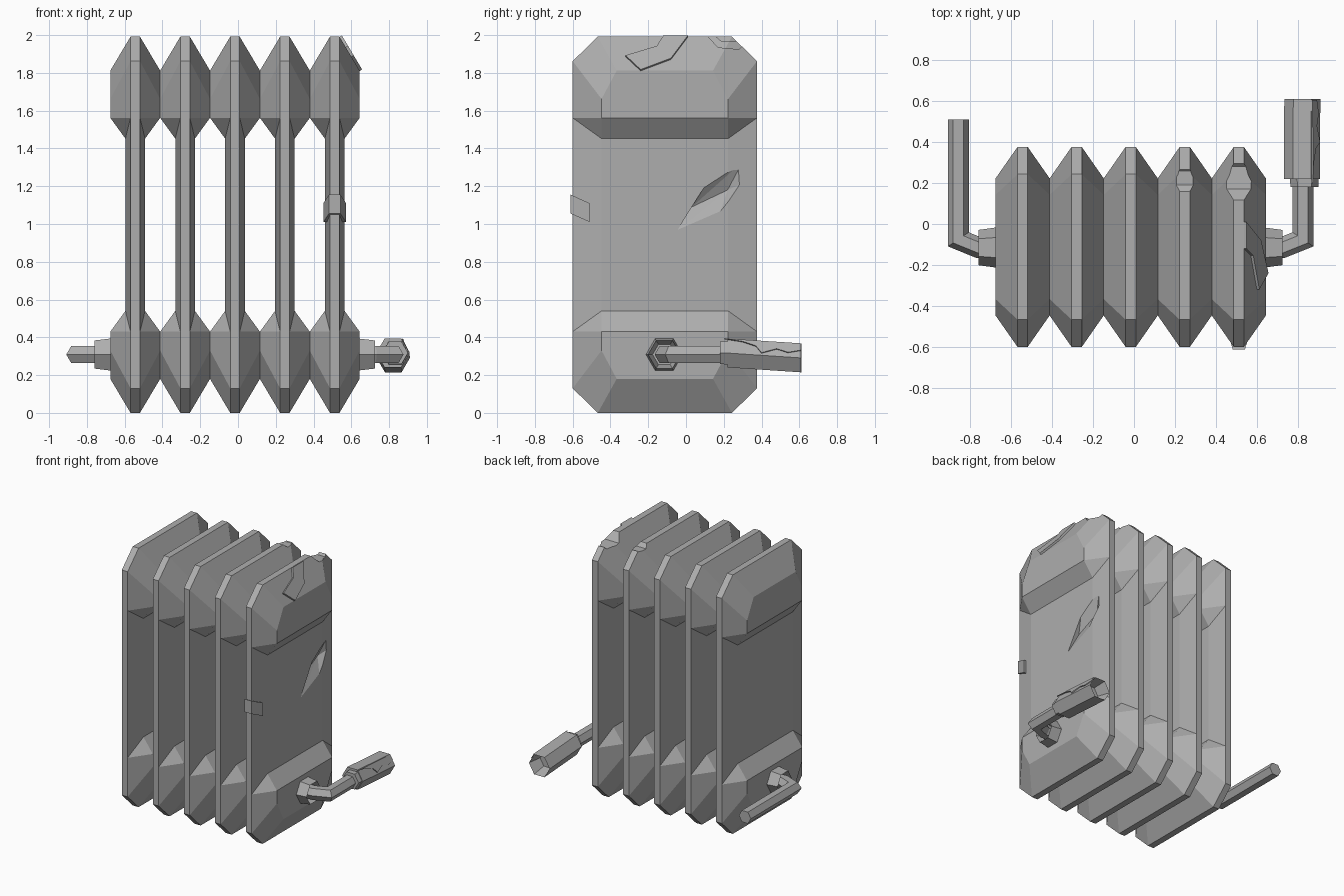
import bpy, bmesh, math
from mathutils import Vector

old = bpy.data.objects.get("Cube")
if old:
    bpy.data.objects.remove(old)

grey = bpy.data.materials.new("cast_iron_grey")
grey.use_nodes = True
colour = (0.42, 0.42, 0.42, 1)
grey.diffuse_color = colour
grey.node_tree.nodes["Principled BSDF"].inputs["Base Color"].default_value = colour


def finish(name, bm, loc=(0, 0, 0)):
    bmesh.ops.recalc_face_normals(bm, faces=bm.faces)
    me = bpy.data.meshes.new(name)
    bm.to_mesh(me)
    bm.free()
    me.materials.append(grey)
    ob = bpy.data.objects.new(name, me)
    ob.location = loc
    bpy.context.collection.objects.link(ob)
    return ob


def hull(name, points):
    bm = bmesh.new()
    for p in points:
        bm.verts.new(p)
    bmesh.ops.convex_hull(bm, input=bm.verts)
    return finish(name, bm)


def prism(name, points, offset):
    """Extrude a flat outline along an offset vector."""
    bm = bmesh.new()
    face = bm.faces.new([bm.verts.new(p) for p in points])
    ext = bmesh.ops.extrude_face_region(bm, geom=[face], use_keep_orig=True)
    moved = [g for g in ext["geom"] if isinstance(g, bmesh.types.BMVert)]
    bmesh.ops.translate(bm, verts=moved, vec=offset)
    return finish(name, bm)


def cut(target, cutter):
    cutter.hide_render = True
    cutter.hide_viewport = True
    cutter.display_type = 'WIRE'
    mod = target.modifiers.new("dent", 'BOOLEAN')
    mod.object = cutter
    mod.solver = 'EXACT'


# Radiator section: one eighth of a ribbed slab, mirrored on all axes
RIM, PANEL, BULGE = 0.025, 0.052, 0.132
MID_Y, MID_Z = -0.112, 0.996


def section(name, x):
    bm = bmesh.new()
    v = {}

    def add(key, px, y, z):
        v[key] = bm.verts.new((px, y, z - MID_Z))

    rim = [("r0", 0, 0), ("r1", -0.355, 0), ("r2", -0.488, 0.13),
           ("r3", -0.488, 0.43), ("r4", -0.488, MID_Z)]
    for key, y, z in rim:
        add(key, RIM, y, z)
        add(key + "c", 0, y, z)
    for key, y, z in [("b0", 0, 0.18), ("b1", -0.255, 0.18), ("b2", -0.335, 0.33),
                      ("b3", -0.335, 0.43), ("b4", 0, 0.43)]:
        add(key, BULGE, y, z)
    for key, y, z in [("p0", 0, 0.54), ("p1", -0.335, 0.54),
                      ("p2", -0.335, MID_Z), ("p3", 0, MID_Z)]:
        add(key, PANEL, y, z)
    for face in ["b0 b1 b2 b3 b4", "r0 r1 b1 b0", "r1 r2 b2 b1", "r2 r3 b3 b2",
                 "r3 p1 b3", "b4 b3 p1 p0", "p0 p1 p2 p3", "r3 r4 p2 p1"]:
        bm.faces.new([v[k] for k in face.split()])
    for i in range(4):
        bm.faces.new([v[k] for k in (f"r{i}", f"r{i}c", f"r{i+1}c", f"r{i+1}")])
    ob = finish(name, bm, (x, MID_Y, MID_Z))
    mirror = ob.modifiers.new("mirror", 'MIRROR')
    mirror.use_axis = (True, True, True)
    return ob


PITCH, FIRST = 0.264, -0.544
sections = [section(f"radiator_section_{i + 1}", FIRST + i * PITCH) for i in range(5)]
end_x = FIRST + 4 * PITCH

# Dent in the outer face of the end section
outer = [(-0.05, 0.96), (0.1, 1.2), (0.3, 1.33), (0.31, 1.22), (0.18, 1.06)]
dent = [(end_x + PANEL + 0.003, y, z) for y, z in outer]
dent += [(end_x + 0.1, y, z) for y, z in outer]
dent += [(end_x + 0.015, 0.03, 1.09), (end_x + 0.01, 0.22, 1.18)]
cut(sections[4], hull("side_dent_cutter", dent))

# Knocks in the top edges of the last two sections
knock = [(0.1, 2.01), (0.17, 1.935), (0.28, 1.925), (0.36, 2.01)]
cut(sections[4], prism("corner_dent_cutter",
                       [(end_x - 0.2, y, z) for y, z in knock], (0.4, 0, 0)))
nick = [(0.15, 2.0), (0.19, 1.965), (0.26, 1.965), (0.3, 2.0)]
cut(sections[3], prism("edge_nick_cutter",
                       [(end_x - PITCH - 0.2, y, z) for y, z in nick], (0.4, 0, 0)))

# Peeling flake on the sloping shoulder
flake = [(-0.32, 1.885), (-0.155, 1.935), (-0.12, 1.99), (0.01, 1.99),
         (-0.08, 1.87), (-0.24, 1.81)]
slope = (BULGE - RIM) / 0.18
prism("shoulder_flake", [(end_x + RIM + (1.99 - z) * slope, y, z) for y, z in flake],
      (0.013, 0, 0.008))

# Small clip on the front rim
clip = [(-0.03, -0.612), (0.03, -0.612), (0.06, -0.51), (-0.06, -0.51)]
prism("front_clip", [(end_x + x, y, 1.055 - (y + 0.61) * 0.45) for x, y in clip],
      (0, 0, 0.1))


def tube(name, path, radii, hollow=0.0):
    """Hexagonal tube along a path; the far end can be bored out."""
    pts = [Vector(p) for p in path]
    bm = bmesh.new()
    rings = []
    for i, p in enumerate(pts):
        d_in = (p - pts[max(i - 1, 0)]).normalized()
        d_out = (pts[min(i + 1, len(pts) - 1)] - p).normalized()
        tangent = (d_in + d_out).normalized()
        side = tangent.cross(Vector((0, 0, 1))).normalized()
        ref = d_out if d_out.length else d_in
        side /= max(abs(tangent.dot(ref)), 0.5)
        ring = []
        for k in range(6):
            a = k * math.pi / 3
            offset = side * math.cos(a) + Vector((0, 0, math.sin(a)))
            ring.append(bm.verts.new(p + offset * radii[i]))
        rings.append(ring)
    for a, b in zip(rings, rings[1:]):
        for k in range(6):
            bm.faces.new((a[k], a[(k + 1) % 6], b[(k + 1) % 6], b[k]))
    bm.faces.new(rings[0])
    end = bm.faces.new(rings[-1])
    bm.normal_update()
    if hollow:
        bmesh.ops.inset_individual(bm, faces=[end], thickness=radii[-1] * 0.28)
        bmesh.ops.translate(bm, verts=end.verts,
                            vec=(pts[-2] - pts[-1]).normalized() * hollow)
    return finish(name, bm)


# Pipe sockets and bent pipes at both ends
PIPE_Z, PIPE_Y = 0.309, -0.115
for side, start, tip, run, length in (("right", -0.66, -0.76, -0.858, 0.51),
                                      ("left", 0.62, 0.725, 0.825, 0.3)):
    tube(f"{side}_socket", [(start, PIPE_Y, PIPE_Z), (tip, PIPE_Y, PIPE_Z)],
         (0.1, 0.086), 0.06)
    tube(f"{side}_pipe", [(start, PIPE_Y, PIPE_Z), (tip, PIPE_Y, PIPE_Z),
                          (run, -0.075, PIPE_Z), (run, length, PIPE_Z)], [0.051] * 4)

# Collar and torn sleeve on the left pipe
tube("sleeve_collar", [(0.832, 0.18, 0.318), (0.832, 0.26, 0.315)], (0.068, 0.072))
tube("pipe_sleeve", [(0.82, 0.22, 0.317), (0.822, 0.61, 0.291)], (0.088, 0.088), 0.1)

# Jagged torn layer lying on the upper outer facet of the sleeve
tear = [(0.2, 0.97), (0.3, 0.85), (0.37, 0.6), (0.4, 0.15), (0.48, 0.5),
        (0.54, 0.3), (0.605, 0.5), (0.605, 0.98)]
prism("sleeve_tear", [(0.909 - 0.044 * t, y, 0.33 - 0.066 * y + 0.076 * t)
                      for y, t in tear], (0.007, 0, 0.004))
